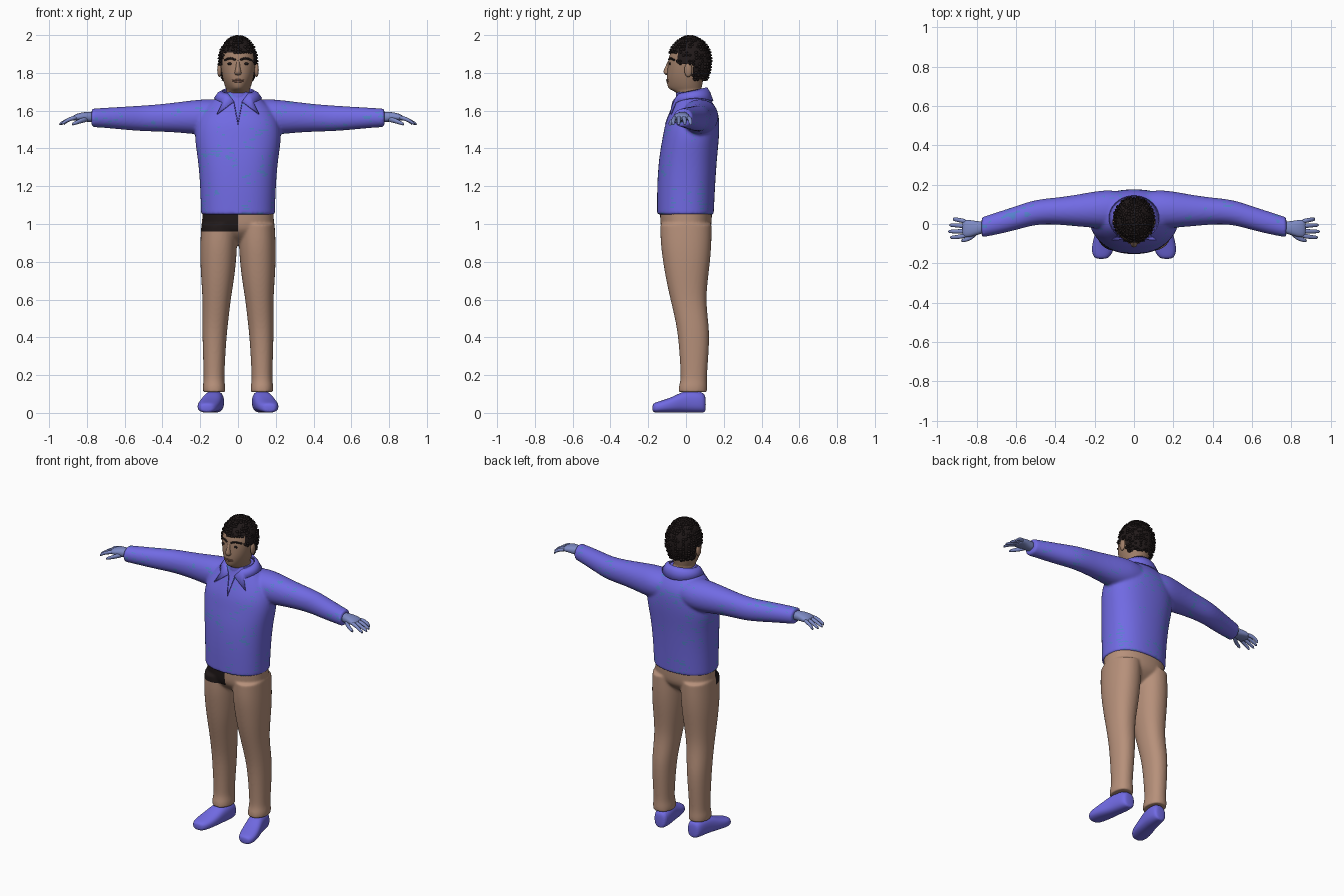
import bpy, bmesh, math, random
from mathutils import Vector, Matrix, noise

random.seed(4)
cube = bpy.data.objects.get("Cube")
if cube:
    bpy.data.objects.remove(cube, do_unlink=True)


def material(name, r, g, b):
    m = bpy.data.materials.new(name)
    m.use_nodes = True
    m.diffuse_color = (r, g, b, 1)
    node = next(n for n in m.node_tree.nodes if n.type == 'BSDF_PRINCIPLED')
    node.inputs["Base Color"].default_value = (r, g, b, 1)
    node.inputs["Roughness"].default_value = 0.8
    return m


VIOLET = material("violet cloth", .165, .145, .77)
FLECK = material("teal blue flecks", .09, .22, .6)
SEAM = material("dark violet seam", .07, .055, .35)
TAN = material("tan trousers", .47, .28, .195)
DARK = material("near black", .015, .010, .010)
SKIN = material("brown skin", .35, .21, .14)
LIP = material("lip", .25, .125, .09)
GLOVE = material("blue grey hands", .21, .26, .56)


def loft(bm, rings, axis='z', side=1, power=2.0, count=20, flat_ends=False):
    """Rings are (position along axis, centre u, centre v, radius u, radius v)."""
    crease = bm.edges.layers.float.get("crease_edge") or bm.edges.layers.float.new("crease_edge")
    loops = []
    for a, cu, cv, ru, rv in rings:
        loop = []
        for i in range(count):
            t = math.tau * i / count
            c, s = math.cos(t), math.sin(t)
            u = cu + ru * math.copysign(abs(c) ** (2 / power), c)
            v = cv + rv * math.copysign(abs(s) ** (2 / power), s)
            x, y, z = {'x': (a, u, v), 'y': (u, a, v), 'z': (u, v, a)}[axis]
            loop.append(bm.verts.new((x * side, y, z)))
        loops.append(loop)
    for lo, hi in zip(loops, loops[1:]):
        for i in range(count):
            j = (i + 1) % count
            bm.faces.new((lo[i], lo[j], hi[j], hi[i]))
    for loop in (loops[0], loops[-1]):
        cap = bm.faces.new(loop)
        if flat_ends:
            for e in cap.edges:
                e[crease] = 1.0


def ball(bm, centre, size, detail=2):
    m = Matrix.Translation(centre) @ Matrix.Diagonal((*size, 1))
    bmesh.ops.create_icosphere(bm, subdivisions=detail, radius=1, matrix=m)


def finish(name, bm, mats, subsurf=0, voxel=0, solid=0):
    bmesh.ops.recalc_face_normals(bm, faces=bm.faces)
    mesh = bpy.data.meshes.new(name)
    bm.to_mesh(mesh)
    bm.free()
    ob = bpy.data.objects.new(name, mesh)
    bpy.context.collection.objects.link(ob)
    if solid:
        ob.modifiers.new("Thickness", 'SOLIDIFY').thickness = solid
    if subsurf:
        mod = ob.modifiers.new("Subdivision", 'SUBSURF')
        mod.levels = mod.render_levels = subsurf
    if voxel:
        # Fuse overlapping volumes into one garment, then soften the joins
        mod = ob.modifiers.new("Fuse", 'REMESH')
        mod.mode, mod.voxel_size = 'VOXEL', voxel
        mod = ob.modifiers.new("Soften", 'SMOOTH')
        mod.factor, mod.iterations = .5, 6
        graph = bpy.context.evaluated_depsgraph_get()
        mesh = bpy.data.meshes.new_from_object(ob.evaluated_get(graph))
        ob.modifiers.clear()
        ob.data = mesh
    mesh.materials.clear()
    for m in mats:
        mesh.materials.append(m)
    mesh.shade_smooth()
    mesh.set_sharp_from_angle(angle=math.radians(50))
    return ob


def front(ob, x, z, lift=0.0):
    """Point on the front surface of an object."""
    hit, loc, _, _ = ob.ray_cast(Vector((x, -1, z)), Vector((0, 1, 0)))
    return Vector((x, (loc.y if hit else -.08) - lift, z))


# Sweater: body and both sleeves, with sparse streaky flecks in the knit
bm = bmesh.new()
loft(bm, [(1.05, 0, -.003, .197, .151), (1.2, 0, 0, .201, .155), (1.35, 0, .01, .214, .155),
          (1.45, 0, .025, .232, .151), (1.53, 0, .033, .226, .146), (1.6, 0, .045, .195, .127),
          (1.65, 0, .038, .14, .098), (1.685, 0, .03, .09, .08), (1.7, 0, .028, .08, .075)],
     power=2.3, count=24, flat_ends=True)
for s in (1, -1):
    loft(bm, [(.06, .075, 1.57, .09, .085), (.13, .075, 1.568, .1, .094), (.2, .073, 1.566, .094, .095),
              (.3, .068, 1.565, .08, .083), (.4, .066, 1.562, .068, .074), (.5, .062, 1.559, .064, .069),
              (.6, .03, 1.56, .062, .062), (.7, .002, 1.562, .057, .054), (.775, -.017, 1.562, .052, .049)],
         'x', s, 2.1, flat_ends=True)
sweater = finish("sweater", bm, [VIOLET, FLECK], 2, .008)
for p in sweater.data.polygons:
    x, y, z = p.center
    streak = noise.noise(Vector((x * 30, y * 30, z * 110)))
    region = noise.noise(Vector((x * 9, y * 9, z * 9 + 5)))
    p.material_index = int(streak > .3 and region > .12)

# Trousers: hips and two legs, with a dark patch on the right front
bm = bmesh.new()
loft(bm, [(.89, 0, .005, .1, .04), (.92, 0, 0, .15, .085), (.96, 0, 0, .188, .128),
          (1.0, 0, 0, .194, .139), (1.09, 0, 0, .19, .139)], power=2.3, flat_ends=True)
for s in (1, -1):
    loft(bm, [(.11, .126, .036, .059, .076), (.14, .127, .037, .061, .077), (.17, .127, .041, .055, .07),
              (.22, .127, .042, .056, .071), (.4, .125, .043, .064, .084), (.5, .119, .029, .07, .088),
              (.6, .113, .012, .075, .095), (.7, .108, .005, .087, .111), (.8, .105, .003, .096, .126),
              (.9, .102, .0, .099, .137), (1.0, .098, 0, .097, .137)], 'z', s, 2.2, flat_ends=True)
trousers = finish("trousers", bm, [TAN, DARK], 2, .007)
bm = bmesh.new()
bm.from_mesh(trousers.data)
for point, normal in (((0, 0, .96), (0, 0, 1)), ((0, 0, 0), (1, 0, 0)), ((0, -.03, 0), (0, 1, 0))):
    bmesh.ops.bisect_plane(bm, geom=bm.verts[:] + bm.edges[:] + bm.faces[:], plane_co=point, plane_no=normal)
for f in bm.faces:
    c = f.calc_center_median()
    f.material_index = int(c.z > .96 and c.x < 0 and c.y < -.03)
bm.to_mesh(trousers.data)
bm.free()

# Shoes, hands and fingers
for s, label in ((1, "left"), (-1, "right")):
    bm = bmesh.new()
    loft(bm, [(.105, .118, .045, .028, .04), (.092, .119, .056, .046, .055), (.03, .125, .06, .052, .06),
              (-.02, .135, .057, .054, .056), (-.07, .147, .043, .059, .042), (-.13, .16, .033, .058, .032),
              (-.165, .164, .028, .044, .027), (-.178, .166, .026, .024, .018)], 'y', s, 2.5)
    finish(label + "_shoe", bm, [VIOLET], 2)

    bm = bmesh.new()
    loft(bm, [(.75, -.015, 1.565, .03, .028), (.79, -.02, 1.567, .033, .028), (.83, -.023, 1.568, .044, .023),
              (.86, -.024, 1.564, .046, .018), (.875, -.024, 1.56, .038, .012)], 'x', s, 2.4, 16)
    for y0, y1, tip in ((.012, .024, .922), (-.012, -.006, .943), (-.036, -.038, .95), (-.058, -.068, .938)):
        loft(bm, [(.85, y0, 1.564, .0125, .0125), (.88, (y0 + y1) / 2, 1.56, .012, .012),
                  (.91, y1, 1.546, .011, .011), (tip, y1, 1.527, .0085, .0085)], 'x', s, 2, 10)
    loft(bm, [(.79, -.035, 1.556, .015, .015), (.825, -.065, 1.549, .016, .015),
              (.85, -.079, 1.54, .012, .012), (.882, -.086, 1.526, .009, .009)], 'x', s, 2, 10)
    finish(label + "_hand", bm, [GLOVE], 1)

# Head and neck, narrowing toward the chin
bm = bmesh.new()
loft(bm, [(1.65, 0, .03, .064, .066), (1.695, 0, .024, .064, .068), (1.712, 0, -.003, .062, .084),
          (1.725, 0, -.007, .07, .092), (1.77, 0, -.006, .083, .098), (1.82, 0, .005, .09, .104),
          (1.88, 0, .012, .094, .106), (1.925, 0, .016, .083, .092), (1.955, 0, .02, .055, .06),
          (1.97, 0, .02, .025, .03)], power=2.15, count=24)
for v in bm.verts:
    if 1.7 < v.co.z < 1.8 and v.co.y < 0:
        v.co.x *= 1 + .45 * (1.8 - v.co.z) / .1 * v.co.y / .1
head = finish("head", bm, [SKIN], 2)
graph = bpy.context.evaluated_depsgraph_get()
graph.update()
face = head.evaluated_get(graph)

# Nose and ears
bm = bmesh.new()
loft(bm, [(1.785, 0, -.088, .014, .014), (1.797, 0, -.097, .021, .022), (1.81, 0, -.1, .016, .022),
          (1.84, 0, -.092, .01, .014), (1.87, 0, -.086, .01, .008)], count=12)
finish("nose", bm, [SKIN], 1)
bm = bmesh.new()
for s in (1, -1):
    ball(bm, (.098 * s, .012, 1.815), (.012, .021, .037), 3)
finish("ears", bm, [SKIN])

# Eyes, brows and lips follow the face surface
bm = bmesh.new()
for s in (1, -1):
    ball(bm, front(face, .042 * s, 1.848), (.016, .005, .007))
    for i in range(8):
        x = .018 + .007 * i
        ball(bm, front(face, x * s, 1.871 + .006 * math.sin(i / 2)), (.007, .005, .006))
finish("eyes_and_brows", bm, [DARK])
bm = bmesh.new()
for z, r in ((1.763, .005), (1.754, .006)):
    for i in range(-3, 4):
        ball(bm, front(face, i * .008, z), (.008, .004, r * (1 - abs(i) / 6)))
finish("lips", bm, [LIP])

# Curly hair: a trimmed cap, full at the nape, covered in small curls
bm = bmesh.new()
MID = 1.862
cap = Matrix.Translation((0, .021, MID)) @ Matrix.Diagonal((.102, .113, .131, 1))
bmesh.ops.create_uvsphere(bm, u_segments=40, v_segments=26, radius=1, matrix=cap)
for v in bm.verts:
    if v.co.z < MID:
        fuller = max(.2, 1 - ((MID - v.co.z) / .131) ** 2) ** -.2
        v.co.x *= fuller
        v.co.y = .021 + (v.co.y - .021) * fuller


def bald(p):
    y, z = p.y, p.z
    return not (z > 1.91 or (y > -.04 and z > 1.85) or (y > .04 and z > 1.765))


bmesh.ops.delete(bm, geom=[f for f in bm.faces if bald(f.calc_center_median())], context='FACES')
for p in [v.co.copy() for v in bm.verts]:
    if random.random() < .6:
        r = random.uniform(.007, .011)
        ball(bm, p, (r, r, r * .8), 1)
finish("hair", bm, [DARK])

# Collar stand around the neck
bm = bmesh.new()
loft(bm, [(1.64, 0, .03, .09, .085), (1.68, 0, .027, .082, .082), (1.7, 0, .027, .076, .079)],
     count=24, flat_ends=True)
finish("collar_stand", bm, [VIOLET], 1)

# Folded collar leaves ending in sharp front points
bm = bmesh.new()
for s in (1, -1):
    rows = [[front(sweater, .022 * s, 1.65, .012), front(sweater, .066 * s, 1.617, .012),
             front(sweater, .112 * s, 1.583, .012)]]
    for i in range(15):
        t = math.radians(40 + 10 * i)
        back = (1 - math.cos(t)) / 2
        top = Vector((.084 * s * math.sin(t), .027 - .085 * math.cos(t), 1.688 + .036 * back))
        low = Vector((.128 * s * math.sin(t), .03 - .115 * math.cos(t), 1.632 + .02 * back))
        low.z += .025 * math.sin(t) ** 2
        rows.append([top, top.lerp(low, .5) + Vector((0, 0, .01)), low])
    grid = [[bm.verts.new(p) for p in row] for row in rows]
    for a, b in zip(grid, grid[1:]):
        for k in range(2):
            bm.faces.new((a[k], a[k + 1], b[k + 1], b[k]))
bmesh.ops.remove_doubles(bm, verts=bm.verts, dist=.001)
finish("collar", bm, [VIOLET], solid=.008)

# Neck opening seams meeting in a narrow V
bm = bmesh.new()
for s in (1, -1):
    for i in range(41):
        k = i / 40
        ball(bm, front(sweater, .022 * s * k, 1.53 + .115 * k), (.0025, .003, .004), 1)
finish("neck_opening", bm, [SEAM])
